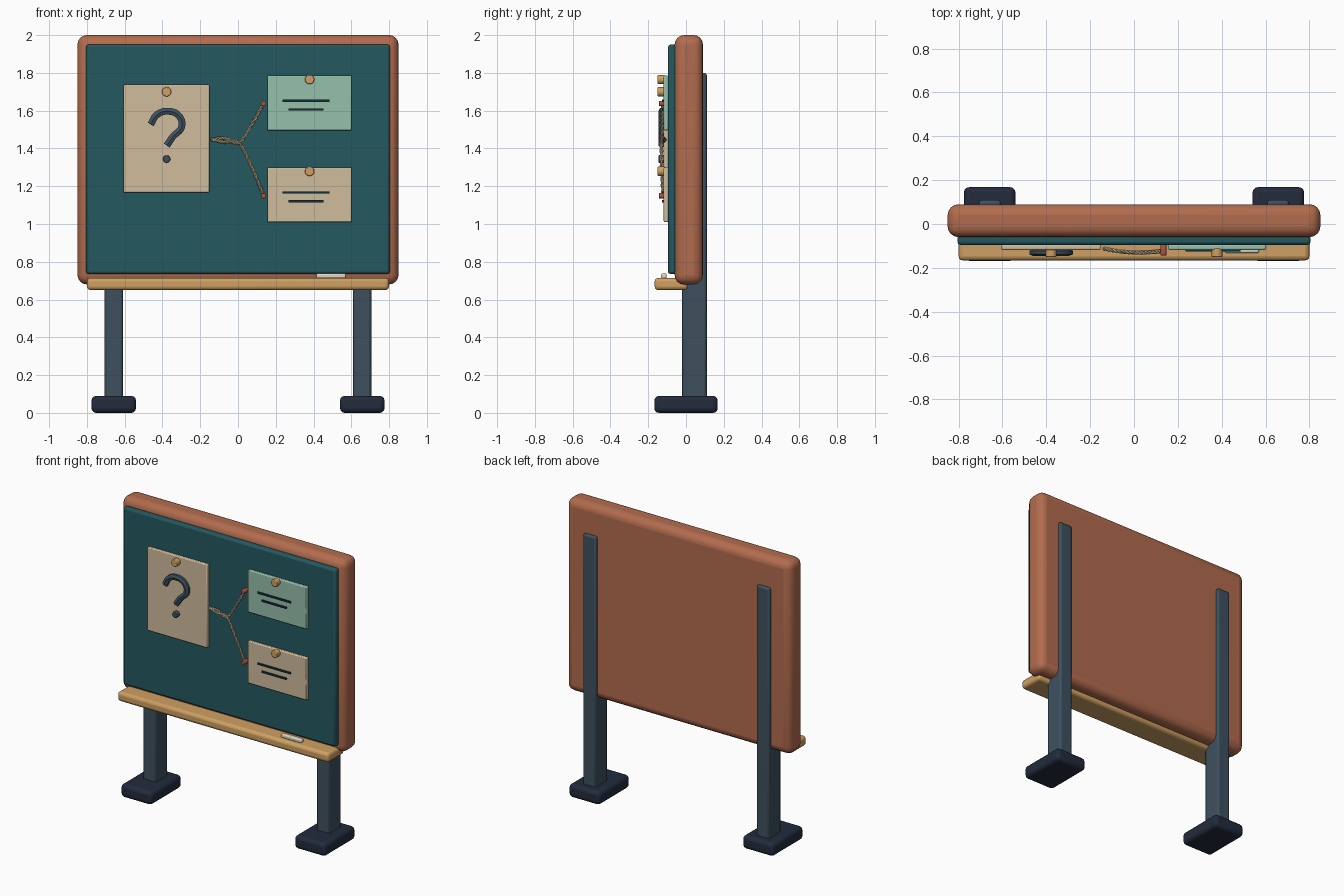
import bpy, math
from mathutils import Vector

cube = bpy.data.objects.get("Cube")
if cube:
    bpy.data.objects.remove(cube, do_unlink=True)


def material(name, r, g, b):
    """Flat material from 0-255 display values, stored as linear."""
    lin = [((c / 255 + 0.055) / 1.055) ** 2.4 for c in (r, g, b)] + [1]
    m = bpy.data.materials.new(name)
    m.use_nodes = True
    m.diffuse_color = lin
    m.node_tree.nodes["Principled BSDF"].inputs["Base Color"].default_value = lin
    return m


WOOD = material("rust wood", 178, 108, 78)
SLATE = material("teal slate", 36, 88, 95)
TAN = material("tan wood", 207, 160, 98)
STEEL = material("blue grey", 62, 80, 95)
FOOT = material("dark navy", 34, 43, 60)
PAPER = material("cream paper", 208, 188, 156)
MINT = material("mint paper", 150, 192, 171)
INK = material("dark ink", 20, 50, 56)
RED = material("red pin", 180, 86, 60)
CHALK = material("chalk", 222, 214, 196)


def finish(ob, name, mat, bevel=0, segments=3):
    ob.name = name
    ob.data.materials.clear()
    ob.data.materials.append(mat)
    if bevel:
        mod = ob.modifiers.new("Bevel", "BEVEL")
        mod.width, mod.segments = bevel, segments
        mod.limit_method = "ANGLE"
    bpy.ops.object.shade_smooth_by_angle(angle=math.radians(35))
    return ob


def box(name, mat, x, y, z, bevel=0, segments=3):
    """Box from (low, high) ranges along each axis."""
    spans = (x, y, z)
    bpy.ops.mesh.primitive_cube_add(size=1, location=[(a + b) / 2 for a, b in spans])
    ob = bpy.context.object
    ob.scale = [b - a for a, b in spans]
    bpy.ops.object.transform_apply(location=False, rotation=False)
    return finish(ob, name, mat, bevel, segments)


def disc(name, mat, x, z, radius, y0, y1, sides=16, bevel=0.004):
    """Short cylinder facing the front."""
    bpy.ops.mesh.primitive_cylinder_add(
        vertices=sides, radius=radius, depth=y1 - y0,
        location=(x, (y0 + y1) / 2, z), rotation=(math.pi / 2, 0, 0))
    return finish(bpy.context.object, name, mat, bevel, 2)


def tube(name, mat, points, radius, kind="POLY", resolution=1):
    """Swept tube through the points, turned into a mesh."""
    cu = bpy.data.curves.new(name, "CURVE")
    cu.dimensions = "3D"
    cu.bevel_depth, cu.bevel_resolution = radius, resolution
    cu.use_fill_caps = True
    cu.resolution_u = 5
    sp = cu.splines.new(kind)
    if kind == "BEZIER":
        sp.bezier_points.add(len(points) - 1)
        for bp, p in zip(sp.bezier_points, points):
            bp.co = p
            bp.handle_left_type = bp.handle_right_type = "AUTO"
    else:
        sp.points.add(len(points) - 1)
        for sp_point, p in zip(sp.points, points):
            sp_point.co = (*p, 1)
    ob = bpy.data.objects.new(name, cu)
    bpy.context.collection.objects.link(ob)
    bpy.ops.object.select_all(action="DESELECT")
    ob.select_set(True)
    bpy.context.view_layer.objects.active = ob
    bpy.ops.object.convert(target="MESH")
    return finish(bpy.context.object, name, mat)


def rope(name, points, turns):
    """Two thin strands twisted around a smooth path."""
    path = [Vector(p) for p in points]
    ends = [path[0] * 2 - path[1]] + path + [path[-1] * 2 - path[-2]]
    smooth = []
    for i in range(1, len(ends) - 2):
        a, b, c, d = ends[i - 1:i + 3]
        for k in range(16):
            t = k / 16
            smooth.append(0.5 * (2 * b + (c - a) * t + (2 * a - 5 * b + 4 * c - d) * t * t
                                 + (3 * b - a - 3 * c + d) * t ** 3))
    smooth.append(path[-1])
    for strand in range(2):
        twisted = []
        for i, p in enumerate(smooth):
            along = smooth[min(i + 1, len(smooth) - 1)] - smooth[max(i - 1, 0)]
            side = along.cross(Vector((0, 1, 0))).normalized()
            depth = along.cross(side).normalized()
            ang = math.tau * turns * i / (len(smooth) - 1) + math.pi * strand
            twisted.append(p + (side * math.cos(ang) + depth * math.sin(ang)) * 0.005)
        tube(f"{name}_strand_{strand + 1}", PAPER, twisted, 0.0055)


# Framed board and tray
box("frame", WOOD, (-0.85, 0.85), (-0.06, 0.09), (0.68, 2.0), 0.05, 4)
box("writing_surface", SLATE, (-0.805, 0.805), (-0.096, -0.05), (0.735, 1.95), 0.014, 2)
box("tray", TAN, (-0.8, 0.8), (-0.166, 0.01), (0.65, 0.715), 0.02)
box("chalk_stick", CHALK, (0.415, 0.57), (-0.132, -0.102), (0.712, 0.738), 0.007, 2)

# Legs and feet
for side, s in (("left", 1), ("right", -1)):
    box(f"{side}_leg", STEEL, sorted((0.608 * s, 0.706 * s)), (-0.02, 0.11), (0.06, 1.8), 0.012, 2)
    box(f"{side}_foot", FOOT, sorted((0.54 * s, 0.776 * s)), (-0.168, 0.168), (0, 0.09), 0.025)

# Large note with a question mark
box("large_note", PAPER, (-0.606, -0.152), (-0.118, -0.094), (1.167, 1.738), 0.006, 2)
disc("large_note_pin", TAN, -0.378, 1.70, 0.025, -0.15, -0.112)
hook = [(-0.462, 1.527), (-0.43, 1.578), (-0.37, 1.597), (-0.312, 1.572), (-0.298, 1.515),
        (-0.345, 1.462), (-0.377, 1.415)]
mark = tube("question_hook", STEEL, [(x, 0, z) for x, z in hook], 0.021, "BEZIER")
mark.scale.y = 0.75
mark.location.y = -0.13
disc("question_dot", STEEL, -0.378, 1.344, 0.021, -0.146, -0.112, 8)

# Small notes with written lines and pins
for label, mat, top in (("upper", MINT, 1.786), ("lower", PAPER, 1.3)):
    box(f"{label}_note", mat, (0.156, 0.602), (-0.118, -0.094), (top - 0.29, top), 0.006, 2)
    disc(f"{label}_note_pin", TAN, 0.379, top - 0.021, 0.025, -0.15, -0.112)
    for n, (x0, x1, drop) in enumerate(((0.235, 0.485, 0.133), (0.267, 0.452, 0.18))):
        box(f"{label}_note_line_{n + 1}", INK, (x0, x1), (-0.126, -0.117),
            (top - drop - 0.006, top - drop + 0.006))

# Ropes linking the large note to the two small ones
for label, z, bow in (("upper", 1.638, 0.01), ("lower", 1.15, -0.01)):
    disc(f"{label}_rope_pin", RED, 0.135, z, 0.015, -0.143, -0.094, 10, 0.003)
    mid = 1.43 + (z - 1.43) * 0.5
    rope(f"{label}_rope", [(-0.14, -0.112, 1.447), (-0.07, -0.124, 1.444 + bow),
                           (0.005, -0.13, 1.43), (0.077, -0.128, mid), (0.135, -0.122, z)], 8)
